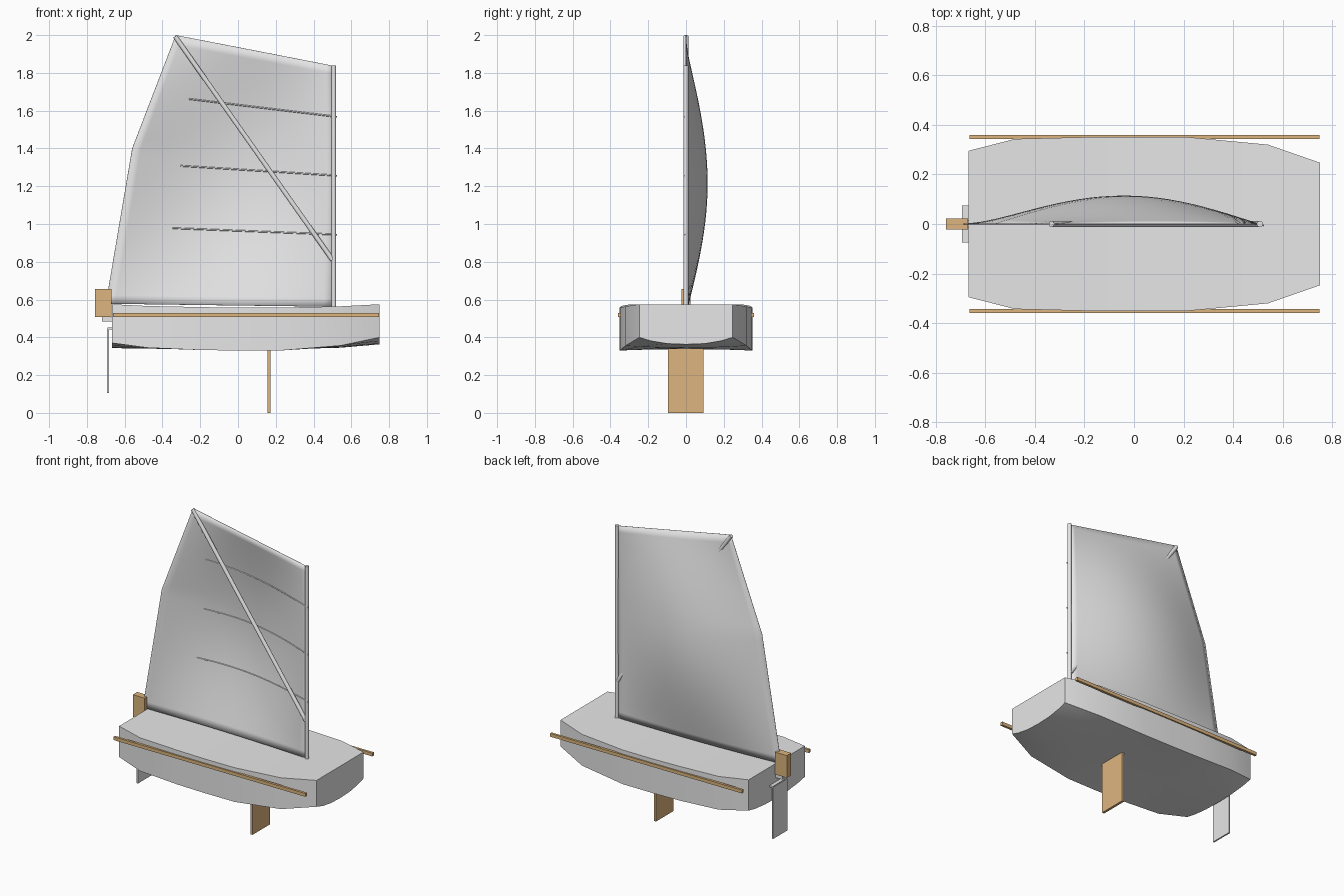
import bpy, bmesh, math
from mathutils import Vector

if "Cube" in bpy.data.objects:
    bpy.data.objects.remove(bpy.data.objects["Cube"])


def material(name, rgb):
    m = bpy.data.materials.new(name)
    m.diffuse_color = (*rgb, 1)
    m.use_nodes = True
    m.node_tree.nodes["Principled BSDF"].inputs["Base Color"].default_value = m.diffuse_color
    return m


GREY = material("light grey", (0.8, 0.8, 0.8))
WOOD = material("wood", (0.72, 0.46, 0.21))


def mesh_object(name, verts, faces, mat, smooth=None):
    me = bpy.data.meshes.new(name)
    me.from_pydata(verts, [], faces)
    bm = bmesh.new()
    bm.from_mesh(me)
    bmesh.ops.recalc_face_normals(bm, faces=bm.faces)
    bm.to_mesh(me)
    bm.free()
    me.materials.append(mat)
    ob = bpy.data.objects.new(name, me)
    bpy.context.collection.objects.link(ob)
    if smooth:
        bpy.ops.object.select_all(action='DESELECT')
        ob.select_set(True)
        bpy.context.view_layer.objects.active = ob
        bpy.ops.object.shade_smooth_by_angle(angle=math.radians(smooth))
    return ob


def box(name, x, y, z, mat):
    verts = [(a, b, c) for a in x for b in y for c in z]
    faces = [(0, 1, 3, 2), (4, 6, 7, 5), (0, 4, 5, 1), (2, 3, 7, 6), (0, 2, 6, 4), (1, 5, 7, 3)]
    return mesh_object(name, verts, faces, mat)


def tube(name, points, radius, sides=12):
    """Round pole through a list of points, with capped ends."""
    pts = [Vector(p) for p in points]
    verts, faces = [], []
    for i, p in enumerate(pts):
        d = (pts[min(i + 1, len(pts) - 1)] - pts[max(i - 1, 0)]).normalized()
        s = d.cross(Vector((0, 1, 0))).normalized()
        t = d.cross(s)
        for k in range(sides):
            a = 2 * math.pi * k / sides
            verts.append(p + radius * (math.cos(a) * s + math.sin(a) * t))
    for i in range(len(pts) - 1):
        for k in range(sides):
            j = (k + 1) % sides
            faces.append((i * sides + k, i * sides + j, (i + 1) * sides + j, (i + 1) * sides + k))
    faces.append(tuple(range(sides)))
    faces.append(tuple(range(len(verts) - sides, len(verts))))
    return mesh_object(name, verts, faces, GREY, 40)


# Hull stations: x, half width, deck z, chine z, keel z
stations = [(-0.667, 0.295, 0.575, 0.370, 0.343), (-0.48, 0.343, 0.566, 0.345, 0.340),
            (-0.20, 0.350, 0.560, 0.333, 0.338), (0.0, 0.351, 0.557, 0.330, 0.337),
            (0.22, 0.350, 0.557, 0.330, 0.338), (0.54, 0.320, 0.564, 0.356, 0.345),
            (0.75, 0.247, 0.575, 0.400, 0.363)]
verts, faces = [], []
for x, w, top, chine, keel in stations:
    verts += [(x, -w, top), (x, -w, chine)]
    for f in (-0.75, -0.4, 0, 0.4, 0.75):
        verts.append((x, w * f, keel + (chine - keel) * abs(f) ** 2.5))
    verts += [(x, w, chine), (x, w, top)]
n = 9
for i in range(len(stations) - 1):
    for k in range(n):
        j = (k + 1) % n
        faces.append((i * n + k, i * n + j, (i + 1) * n + j, (i + 1) * n + k))
faces += [tuple(range(n)), tuple(range(len(verts) - n, len(verts)))]
mesh_object("hull", verts, faces, GREY, 25)

# Rubbing strakes on both sides
for side, y in (("front", -0.351), ("back", 0.351)):
    box(side + "_strake", (-0.663, 0.747), (y - 0.008, y + 0.008), (0.508, 0.53), WOOD)

# Centreboard, rudder head, blade and fitting
box("centreboard", (0.156, 0.172), (-0.094, 0.092), (0, 0.36), WOOD)
box("rudder_head", (-0.757, -0.67), (-0.023, 0.023), (0.508, 0.656), WOOD)
box("rudder_fitting", (-0.72, -0.667), (-0.015, 0.015), (0.483, 0.508), GREY)
box("rudder_blade", (-0.693, -0.683), (-0.075, 0.075), (0.105, 0.448), GREY)
box("rudder_arm", (-0.69, -0.66), (-0.075, 0.075), (0.442, 0.453), GREY)

# Sail: straight luff, bent leech, belly towards the back
LUFF_X, LUFF_Z = 0.503, (0.562, 1.838)
KINK = 0.6


def sail_point(u, v):
    """u runs from leech to luff, v from foot to head."""
    if v < KINK:
        t = v / KINK
        lx, lz = -0.70 + 0.14 * t, 0.578 + 0.822 * t
    else:
        t = (v - KINK) / (1 - KINK)
        lx, lz = -0.56 + 0.23 * t, 1.40 + 0.60 * t
    z = LUFF_Z[0] + (LUFF_Z[1] - LUFF_Z[0]) * v
    belly = 0.107 * math.sin(math.pi * u) * math.sin(math.pi * v)
    foot = 0.012 * math.sin(math.pi * u) * (1 - v)
    return Vector((lx + (LUFF_X - lx) * u, belly + foot, lz + (z - lz) * u))


NU, NV = 24, 30
verts = [sail_point(i / NU, j / NV) for j in range(NV + 1) for i in range(NU + 1)]
faces = [(a, a + 1, a + NU + 2, a + NU + 1)
         for j in range(NV) for i in range(NU) for a in (j * (NU + 1) + i,)]
sail = mesh_object("sail", verts, faces, GREY, 60)
sail.modifiers.new("cloth", 'SOLIDIFY').thickness = 0.003
sail.modifiers["cloth"].offset = 0

# Battens follow the front face of the sail
for i, (v, u0) in enumerate(((0.30, 0.25), (0.545, 0.25), (0.79, 0.20))):
    path = [sail_point(u0 + (1 - u0) * k / 14, v) - Vector((0, 0.003, 0)) for k in range(15)]
    path.append(path[-1] + Vector((0.02, -0.003, -0.002)))
    tube("batten_%d" % (i + 1), path, 0.004, 6)

# Mast and diagonal sprit
tube("mast", [(0.507, 0, 0.55), (0.507, 0, 1.84)], 0.0125, 16)
tube("sprit", [(0.5, 0, 0.81), (-0.333, 0, 1.993)], 0.0125, 16)
